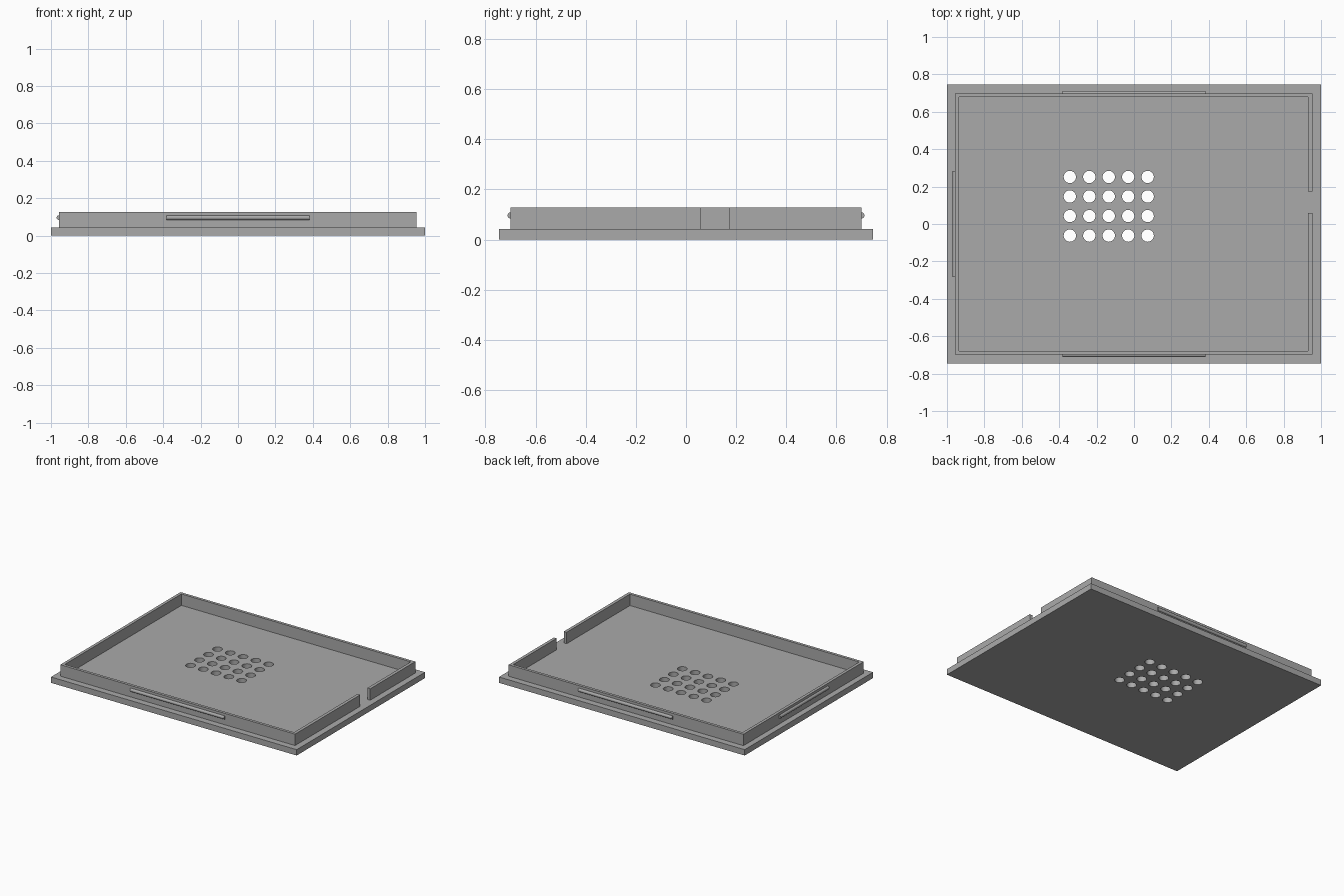
import bpy
import bmesh
from math import cos, sin, tau, pi
from mathutils import Matrix

cube = bpy.data.objects.get("Cube")
if cube:
    bpy.data.objects.remove(cube, do_unlink=True)

# Plain grey plastic
grey = bpy.data.materials.new("grey plastic")
grey.use_nodes = True
colour = (0.4, 0.4, 0.4, 1)
grey.diffuse_color = colour
grey.node_tree.nodes["Principled BSDF"].inputs["Base Color"].default_value = colour

PLATE_TOP, RIM_TOP = 0.043, 0.127


def finish(obj):
    obj.data.materials.clear()
    obj.data.materials.append(grey)
    bpy.ops.object.select_all(action="DESELECT")
    obj.select_set(True)
    bpy.context.view_layer.objects.active = obj
    bpy.ops.object.shade_smooth_by_angle()


def extruded(name, outlines, bottom, top):
    """Fill flat outlines (inner ones become holes) and extrude them in z."""
    curve = bpy.data.curves.new(name, "CURVE")
    curve.dimensions = "2D"
    curve.fill_mode = "BOTH"
    curve.extrude = (top - bottom) / 2
    for outline in outlines:
        spline = curve.splines.new("POLY")
        spline.points.add(len(outline) - 1)
        for point, (x, y) in zip(spline.points, outline):
            point.co = (x, y, 0, 1)
        spline.use_cyclic_u = True
    source = bpy.data.objects.new(name + " outline", curve)
    bpy.context.collection.objects.link(source)
    bpy.context.view_layer.update()
    evaluated = source.evaluated_get(bpy.context.evaluated_depsgraph_get())
    mesh = bpy.data.meshes.new_from_object(evaluated)
    bpy.data.objects.remove(source, do_unlink=True)
    mesh.name = name
    bm = bmesh.new()
    bm.from_mesh(mesh)
    bmesh.ops.remove_doubles(bm, verts=bm.verts, dist=0.0001)
    bmesh.ops.translate(bm, verts=bm.verts, vec=(0, 0, (bottom + top) / 2))
    bmesh.ops.recalc_face_normals(bm, faces=bm.faces)
    bm.to_mesh(mesh)
    bm.free()
    obj = bpy.data.objects.new(name, mesh)
    bpy.context.collection.objects.link(obj)
    finish(obj)


def circle(cx, cy, radius, sides=32):
    return [(cx + radius * cos(tau * i / sides), cy + radius * sin(tau * i / sides))
            for i in range(sides)]


# Base plate with a grid of vent holes
holes = [circle(-0.343 + 0.104 * col, -0.062 + 0.1045 * row, 0.033)
         for col in range(5) for row in range(4)]
plate = [(-1, -0.746), (1, -0.746), (1, 0.746), (-1, 0.746)]
extruded("base_plate", [plate] + holes, 0, PLATE_TOP)

# Raised rim, open at a cable gap on the left side
ox0, ox1, oy = -0.957, 0.954, 0.699
ix0, ix1, iy = -0.935, 0.931, 0.678
gap0, gap1 = 0.058, 0.174
rim = [(ox1, gap1), (ox1, oy), (ox0, oy), (ox0, -oy), (ox1, -oy), (ox1, gap0),
       (ix1, gap0), (ix1, -iy), (ix0, -iy), (ix0, iy), (ix1, iy), (ix1, gap1)]
extruded("rim", [rim], PLATE_TOP, RIM_TOP)


def snap_ridge(name, x, y, length, axis):
    """Round bar half sunk into the rim wall."""
    bm = bmesh.new()
    bmesh.ops.create_cone(bm, cap_ends=True, segments=24, radius1=0.0125,
                          radius2=0.0125, depth=length,
                          matrix=Matrix.Translation((x, y, 0.096))
                          @ Matrix.Rotation(pi / 2, 4, axis))
    mesh = bpy.data.meshes.new(name)
    bm.to_mesh(mesh)
    bm.free()
    obj = bpy.data.objects.new(name, mesh)
    bpy.context.collection.objects.link(obj)
    finish(obj)


# Snap ridges on three sides
snap_ridge("front_snap_ridge", 0, -oy, 0.766, "Y")
snap_ridge("back_snap_ridge", 0, oy, 0.766, "Y")
snap_ridge("right_snap_ridge", ox0, 0, 0.566, "X")
